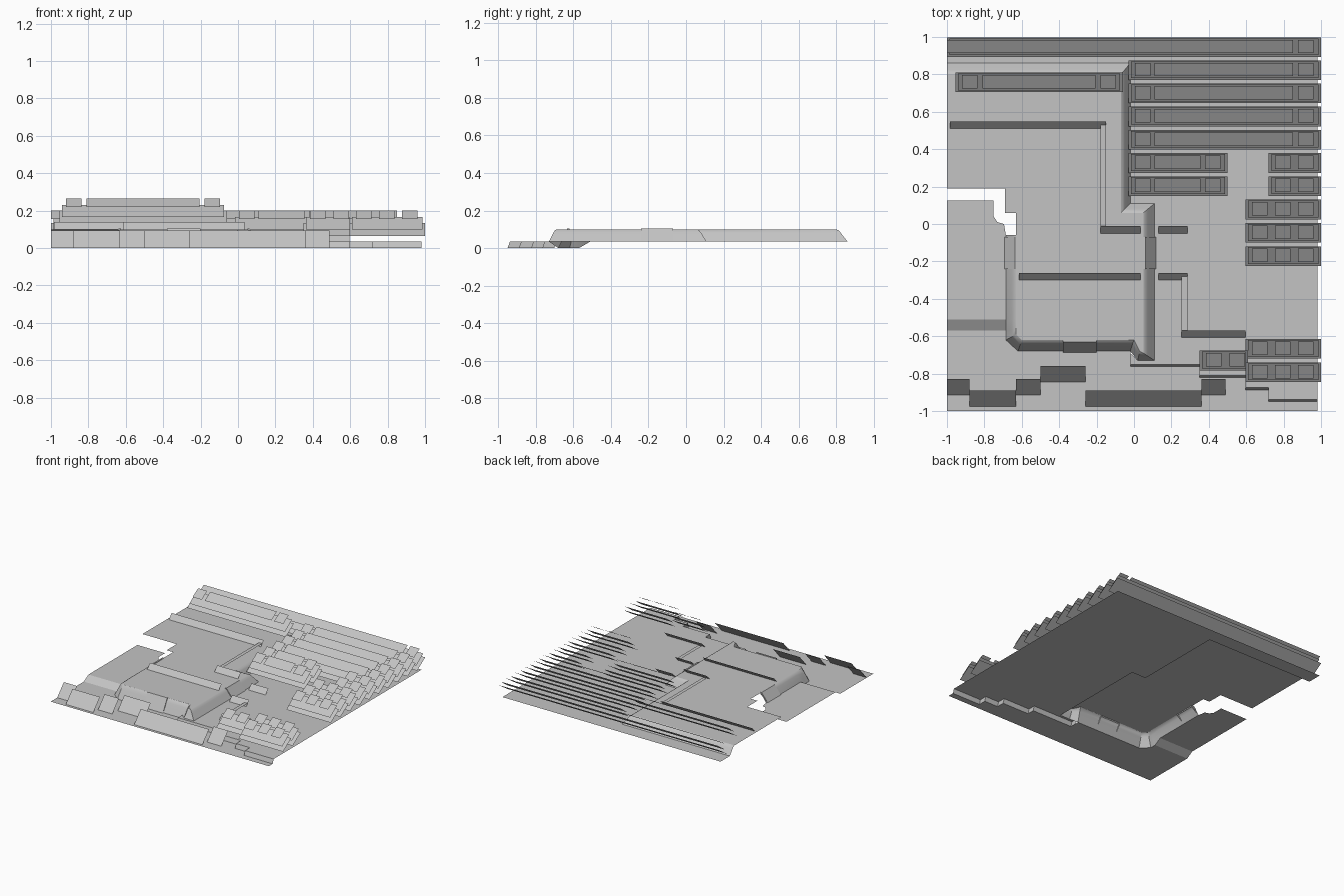
import bpy, bmesh, math

if "Cube" in bpy.data.objects:
    bpy.data.objects.remove(bpy.data.objects["Cube"])

LOW, MID, TOP = 0.0, 0.035, 0.10

grey = bpy.data.materials.new("stone grey")
grey.diffuse_color = (0.55, 0.55, 0.55, 1)
grey.use_nodes = True
grey.node_tree.nodes["Principled BSDF"].inputs["Base Color"].default_value = grey.diffuse_color


def make(name, polys, smooth=None):
    """One object from polygons, each a list of 3D points, facing upwards."""
    bm = bmesh.new()
    for poly in polys:
        bm.faces.new([bm.verts.new(p) for p in poly])
    bmesh.ops.remove_doubles(bm, verts=bm.verts, dist=0.0005)
    bm.normal_update()
    for f in bm.faces:
        if f.normal.z < -1e-4:
            f.normal_flip()
    me = bpy.data.meshes.new(name)
    bm.to_mesh(me)
    bm.free()
    ob = bpy.data.objects.new(name, me)
    bpy.context.collection.objects.link(ob)
    me.materials.append(grey)
    if smooth:
        bpy.context.view_layer.objects.active = ob
        ob.select_set(True)
        bpy.ops.object.shade_smooth_by_angle(angle=math.radians(smooth))
        ob.select_set(False)
    return ob


def flat(pts, z):
    return [(x, y, z) for x, y in pts]


def sheet(x0, x1, y0, y1, z0, z1):
    """Panel leaning backwards, facing the front."""
    return [(x0, y0, z0), (x1, y0, z0), (x1, y1, z1), (x0, y1, z1)]


# Stepped ledge between low and middle ground
ledge = [(-.02, -.69), (-.02, -.75), (.35, -.75), (.35, -.81), (.595, -.81),
         (.595, -.875), (.72, -.875), (.72, -.938), (.98, -.938)]
foot = [(x, y - .012) for x, y in ledge]
make("ledge", [[(*a, MID), (*b, MID), (*d, LOW), (*c, LOW)]
               for a, b, c, d in zip(ledge, ledge[1:], foot, foot[1:])])

# Grounds
make("low_ground", [flat([(-1, -1), (.98, -1)] + foot[::-1] +
                         [(-.02, -.68), (-.62, -.68), (-.685, -.62),
                          (-.685, -.57), (-1, -.57)], LOW)])
make("middle_ground", [flat([(-1, .86), (-1, .98), (.98, .98)] + ledge[::-1] +
                            [(.02, -.73), (.11, -.73), (.11, .11),
                             (-.02, .11), (-.02, .86)], MID)])
make("left_ground", [
    flat([(-1, -.51), (-.685, -.51), (-.685, -.06), (-.695, 0), (-.73, .01),
          (-.75, .04), (-.75, .125), (-1, .125)], MID),
    sheet(-1, -.685, -.57, -.51, LOW, MID)])

# Plateau: rounded banks around a flat top
outer = [(-1, .86, MID), (-.02, .86, MID), (-.02, .11, MID), (.11, .11, MID),
         (.11, -.73, MID), (.02, -.73, MID), (-.02, -.68, LOW),
         (-.62, -.68, LOW), (-.685, -.62, LOW), (-.685, -.57, LOW),
         (-.685, -.51, MID), (-.685, -.06, MID)]
inner = [(-1, .80), (-.07, .80), (-.07, .06), (.05, .06), (.05, -.69),
         (.03, -.68), (0, -.62), (-.60, -.62), (-.63, -.59), (-.63, -.57),
         (-.63, -.51), (-.63, -.06)]
profile = [(0, 0), (.3, .35), (.6, .72), (.8, .92), (1, 1)]


def ring(t, h):
    return [(o[0] + (i[0] - o[0]) * t, o[1] + (i[1] - o[1]) * t,
             o[2] + (TOP - o[2]) * h) for o, i in zip(outer, inner)]


rings = [ring(*p) for p in profile]
banks = [[r[k], r[k + 1], s[k + 1], s[k]]
         for r, s in zip(rings, rings[1:]) for k in range(len(r) - 1)]
make("plateau_banks", banks, 35)
make("plateau_top", [flat(inner + [(-.63, .06), (-.69, .06), (-.69, .19),
                                   (-1, .19)], TOP)])


# Stairs lying on the banks
def stair(name, a, b, out, base):
    """Slab from a to b along the bank top; out points down the slope."""
    def p(q, d, z):
        return (q[0] + out[0] * d, q[1] + out[1] * d, z)
    slab = [(0, TOP - .01), (0, TOP + .004), (.012, TOP + .004), (.068, base)]
    pa, pb = [p(a, *s) for s in slab], [p(b, *s) for s in slab]
    make(name, [[pa[k], pa[k + 1], pb[k + 1], pb[k]] for k in range(3)] + [pa, pb])


stair("left_stair", (-.625, -.24), (-.625, -.07), (-1, 0), MID)
stair("right_stair", (.05, -.24), (.05, -.07), (1, 0), MID)
stair("front_stair", (-.38, -.62), (-.2, -.62), (0, -1), LOW)

# Rock wall panels along the front
walls = [(-1, -.88, -.915), (-.88, -.63, -.975), (-.63, -.50, -.915),
         (-.50, -.26, -.845), (-.26, .36, -.975), (.36, .49, -.915)]
make("front_wall_panels", [sheet(a, b, y, y + .086, LOW, LOW + .095)
                           for a, b, y in walls])

# Fences: leaning panels plus flat rails running front to back
fences = [(-.985, -.15, .51, TOP), (-.18, .035, -.05, TOP),
          (-.615, .035, -.30, TOP), (.13, .285, -.05, MID),
          (.13, .285, -.30, MID), (.255, .595, -.608, MID)]
make("fence_panels", [sheet(a, b, y, y + .038, z, z + .04)
                      for a, b, y, z in fences])
make("fence_rails", [sheet(-.18, -.15, -.01, .53, TOP + .02, TOP + .02),
                     sheet(.255, .285, -.57, -.28, MID + .02, MID + .02)])


# Tree rows: three leaning layers, the top one split into crowns
def tree_row(x0, x1, y, crowns, lift=0.0):
    polys = [sheet(x0, x1, y, y + .105, .065 + lift, .135 + lift),
             sheet(x0 + .014, x1 - .014, y + .01, y + .1, .10 + lift, .165 + lift)]
    polys += [sheet(a, b, y + .02, y + .092, .155 + lift, .20 + lift)
              for a, b in crowns]
    make("tree_row", polys)


def crown(x):
    return (x, x + .083)


tree_row(-1, 1, .893, [(-1, .85), crown(.876)])
tree_row(-.955, -.06, .705, [crown(-.92), (-.81, -.205), crown(-.18)], .065)
for k in range(4):
    tree_row(-.03, 1, .77 - .124 * k, [crown(.006), (.11, .85), crown(.876)])
for y in (.274, .15):
    tree_row(-.03, .5, y, [crown(.006), (.11, .355), crown(.38)])
    tree_row(.72, 1, y, [crown(.755), crown(.876)])
for y in (.025, -.1, -.224, -.72, -.845):
    tree_row(.595, 1, y, [crown(.63), crown(.753), crown(.876)])
tree_row(.35, .61, -.782, [crown(.385), crown(.51)])
